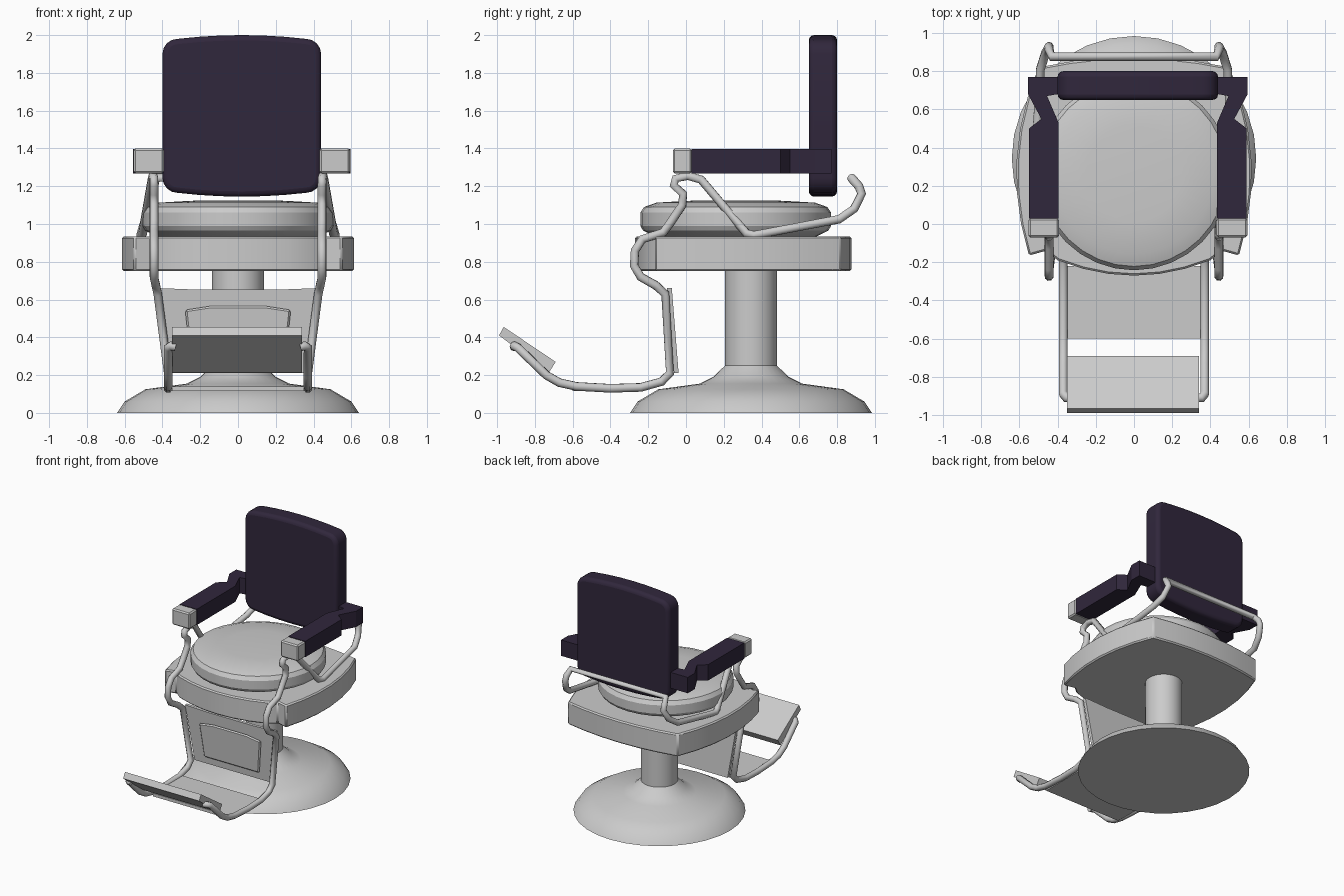
import bpy, bmesh, math
from mathutils import Vector

if "Cube" in bpy.data.objects:
    bpy.data.objects.remove(bpy.data.objects["Cube"])

purple = bpy.data.materials.new("dark_purple")
purple.diffuse_color = (0.03, 0.02, 0.045, 1)
purple.use_nodes = True
purple.node_tree.nodes["Principled BSDF"].inputs["Base Color"].default_value = purple.diffuse_color


def add(name, bm, mat=None, bevel=0, segs=1, smooth=30):
    bmesh.ops.recalc_face_normals(bm, faces=bm.faces[:])
    me = bpy.data.meshes.new(name)
    bm.to_mesh(me)
    bm.free()
    ob = bpy.data.objects.new(name, me)
    bpy.context.collection.objects.link(ob)
    if mat:
        me.materials.append(mat)
    if bevel:
        m = ob.modifiers.new("bevel", 'BEVEL')
        m.width, m.segments, m.limit_method = bevel, segs, 'ANGLE'
        m.angle_limit = math.radians(50)
    bpy.ops.object.select_all(action='DESELECT')
    ob.select_set(True)
    bpy.context.view_layer.objects.active = ob
    if smooth:
        bpy.ops.object.shade_smooth_by_angle(angle=math.radians(smooth))
    return ob


def prism(name, pts, offset, **kw):
    bm = bmesh.new()
    f = bm.faces.new([bm.verts.new(p) for p in pts])
    r = bmesh.ops.extrude_face_region(bm, geom=[f], use_keep_orig=True)
    bmesh.ops.translate(bm, vec=Vector(offset),
                        verts=[v for v in r['geom'] if isinstance(v, bmesh.types.BMVert)])
    return add(name, bm, **kw)


def lathe(name, profile, cy, n=32, **kw):
    bm = bmesh.new()
    vs = [bm.verts.new((r, cy, z)) for r, z in profile]
    es = [bm.edges.new(p) for p in zip(vs, vs[1:])]
    bmesh.ops.spin(bm, geom=vs + es, cent=(0, cy, 0), axis=(0, 0, 1),
                   angle=math.tau, steps=n, use_duplicate=False)
    bmesh.ops.remove_doubles(bm, verts=bm.verts[:], dist=1e-4)
    return add(name, bm, **kw)


def bow(a, b, bulge, n=6):
    """Points from a up to (not including) b, arched outwards."""
    a, b = Vector(a), Vector(b)
    d = (b - a).normalized()
    out = Vector((d.y, -d.x))
    return [a.lerp(b, i / n) + out * bulge * 4 * (i / n) * (1 - i / n) for i in range(n)]


# Pedestal base and column
lathe("pedestal", [(0, 0), (0.64, 0), (0.60, 0.06), (0.49, 0.125), (0.27, 0.155),
                   (0.2, 0.19), (0.138, 0.25), (0.138, 0.76), (0, 0.76)], 0.344)

# Seat platform: bulged sides, pointed front corners
outline = (bow((-0.40, -0.19), (0.40, -0.19), 0.08) + [(0.40, -0.19), (0.46, -0.14)]
           + bow((0.55, -0.165), (0.50, 0.82), 0.09)
           + bow((0.50, 0.82), (-0.50, 0.82), 0.055)
           + bow((-0.50, 0.82), (-0.55, -0.165), 0.09) + [(-0.55, -0.165), (-0.46, -0.14)])
prism("seat_platform", [(p[0], p[1], 0.75) for p in outline], (0, 0, 0.185),
      bevel=0.01)

# Round seat cushion
lathe("seat_cushion", [(0, 0.93), (0.42, 0.93), (0.49, 0.965), (0.505, 0.99), (0.505, 1.06),
                       (0.485, 1.09), (0.42, 1.113), (0.25, 1.123), (0, 1.125)], 0.263)


# Backrest: rounded, slightly bowed slab
def corner(cx, cz, a0, r=0.08, n=4):
    return [(cx + r * math.cos(a0 + i * math.pi / 2 / n),
             cz + r * math.sin(a0 + i * math.pi / 2 / n)) for i in range(n + 1)]


h = math.pi / 2
back = (corner(-0.32, 1.245, 2 * h) + bow((-0.32, 1.165), (0.36, 1.165), 0.02)[1:]
        + corner(0.36, 1.245, 3 * h) + corner(0.36, 1.90, 0)
        + bow((0.36, 1.98), (-0.32, 1.98), 0.02)[1:] + corner(-0.32, 1.90, h))
prism("backrest", [(x, 0.65, z) for x, z in back], (0, 0.15, 0), mat=purple,
      bevel=0.028, segs=3)

# Armrests with grey tips (mirrored about x = 0.02)
arm = [(0.415, 0.03), (0.57, 0.03), (0.57, 0.50), (0.505, 0.55), (0.575, 0.68),
       (0.575, 0.77), (0.42, 0.77), (0.42, 0.68), (0.475, 0.67), (0.415, 0.53)]
for side, s in (("left", -1), ("right", 1)):
    prism(side + "_armrest", [(0.02 + s * x, y, 1.268) for x, y in arm], (0, 0, 0.13),
          mat=purple, smooth=0)
    x0, x1 = 0.02 + s * 0.412, 0.02 + s * 0.573
    prism(side + "_armrest_tip", [(x0, 0.03, 1.268), (x1, 0.03, 1.268),
                                  (x1, 0.03, 1.40), (x0, 0.03, 1.40)], (0, -0.1, 0),
          bevel=0.01, smooth=0)

# One bent tube frame: foot, shin, arm support, rear loop, then mirrored
half = [(0.33, -0.91, 0.35), (0.355, -0.91, 0.355), (0.37, -0.89, 0.345), (0.37, -0.74, 0.20),
        (0.37, -0.67, 0.16), (0.37, -0.58, 0.14), (0.37, -0.40, 0.13), (0.37, -0.24, 0.135),
        (0.37, -0.13, 0.165), (0.37, -0.085, 0.21), (0.425, -0.11, 0.63), (0.435, -0.16, 0.675),
        (0.445, -0.24, 0.72), (0.445, -0.275, 0.78), (0.445, -0.27, 0.86), (0.445, -0.23, 0.92),
        (0.445, -0.12, 0.955), (0.445, -0.08, 1.01), (0.445, -0.02, 1.10), (0.445, -0.015, 1.16),
        (0.445, -0.065, 1.205), (0.445, -0.055, 1.24), (0.45, 0.01, 1.255), (0.455, 0.08, 1.235),
        (0.505, 0.32, 0.95), (0.515, 0.36, 0.94), (0.49, 0.81, 1.025), (0.465, 0.89, 1.08),
        (0.445, 0.93, 1.16), (0.445, 0.915, 1.20), (0.43, 0.875, 1.245)]
path = half + [(-x, y, z) for x, y, z in reversed(half)]
cu = bpy.data.curves.new("tube_path", 'CURVE')
cu.dimensions = '3D'
cu.bevel_depth, cu.bevel_resolution, cu.use_fill_caps = 0.024, 2, True
sp = cu.splines.new('POLY')
sp.points.add(len(path) - 1)
for p, c in zip(sp.points, path):
    p.co = (*c, 1)
tmp = bpy.data.objects.new("tube_path", cu)
bpy.context.collection.objects.link(tmp)
bpy.context.view_layer.update()
me = bpy.data.meshes.new_from_object(tmp.evaluated_get(bpy.context.evaluated_depsgraph_get()))
bpy.data.objects.remove(tmp)
bm = bmesh.new()
bm.from_mesh(me)
add("tube_frame", bm, smooth=50)


# Leaning calf plate with raised panel
def lean(x, z, d=0.0):
    return (x, -0.10 + (0.66 - z) * 0.08 - d, z)


prism("calf_plate", [lean(-0.35, 0.21), lean(0.35, 0.21), lean(0.41, 0.66), lean(0.2, 0.652),
                     lean(-0.2, 0.652), lean(-0.41, 0.66)], (0, 0.025, 0), smooth=0)
prism("calf_panel", [lean(-0.25, 0.27), lean(0.25, 0.27), lean(0.28, 0.545), lean(0.15, 0.565),
                     lean(-0.15, 0.565), lean(-0.28, 0.545)], (0, -0.02, 0),
      bevel=0.012, smooth=0)

# Floor plate and tilted footrest
prism("floor_plate", [(-0.35, -0.6, 0.115), (0.35, -0.6, 0.115),
                      (0.35, -0.22, 0.115), (-0.35, -0.22, 0.115)], (0, 0, 0.025), smooth=0)
prism("footrest", [(-0.35, -0.965, 0.455), (-0.35, -0.69, 0.27), (-0.35, -0.725, 0.215),
                   (-0.35, -0.99, 0.41)], (0.69, 0, 0), smooth=0)
